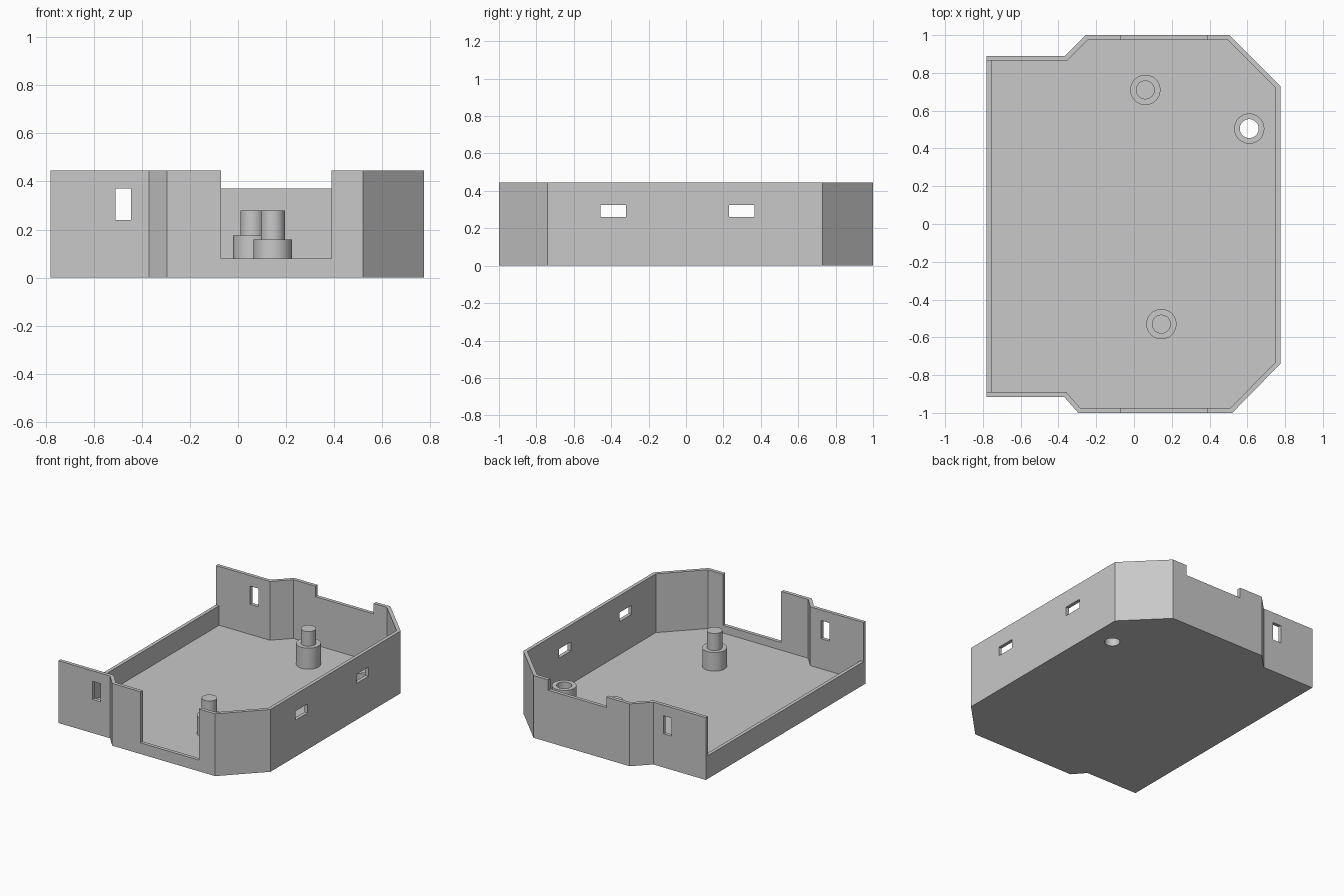
import bpy, bmesh, math
from mathutils import Vector

if "Cube" in bpy.data.objects:
    bpy.data.objects.remove(bpy.data.objects["Cube"], do_unlink=True)

HEIGHT, WALL, FLOOR = 0.445, 0.025, 0.025

grey = bpy.data.materials.new("light grey plastic")
grey.use_nodes = True
grey.diffuse_color = (0.58, 0.58, 0.58, 1)
grey.node_tree.nodes["Principled BSDF"].inputs["Base Color"].default_value = grey.diffuse_color


def prism(name, points, z0, z1):
    """Extrude a counter-clockwise outline from z0 up to z1."""
    bm = bmesh.new()
    face = bm.faces.new([bm.verts.new((x, y, z0)) for x, y in points])
    top = bmesh.ops.extrude_face_region(bm, geom=[face])["geom"]
    verts = [v for v in top if isinstance(v, bmesh.types.BMVert)]
    bmesh.ops.translate(bm, verts=verts, vec=(0, 0, z1 - z0))
    bmesh.ops.recalc_face_normals(bm, faces=bm.faces)
    mesh = bpy.data.meshes.new(name)
    bm.to_mesh(mesh)
    bm.free()
    mesh.materials.append(grey)
    obj = bpy.data.objects.new(name, mesh)
    bpy.context.collection.objects.link(obj)
    return obj


def box(name, x0, x1, y0, y1, z0, z1):
    return prism(name, [(x0, y0), (x1, y0), (x1, y1), (x0, y1)], z0, z1)


def cylinder(name, x, y, radius, z0, z1, sides=48):
    ring = [(x + radius * math.cos(i * math.tau / sides),
             y + radius * math.sin(i * math.tau / sides)) for i in range(sides)]
    return prism(name, ring, z0, z1)


def inset(points, d):
    """Move every side of a counter-clockwise outline inward by d."""
    pts, result = [Vector(p) for p in points], []
    for i, p in enumerate(pts):
        a = (p - pts[i - 1]).normalized()
        b = (pts[(i + 1) % len(pts)] - p).normalized()
        na, nb = Vector((-a.y, a.x)), Vector((-b.y, b.x))
        result.append(p + (na + nb) * d / (1 + na.dot(nb)))
    return result


def cut(obj, cutter):
    """Subtract a cutter, bake the result and remove the cutter."""
    mod = obj.modifiers.new("cut", "BOOLEAN")
    mod.operation, mod.solver, mod.object = "DIFFERENCE", "EXACT", cutter
    graph = bpy.context.evaluated_depsgraph_get()
    graph.update()
    mesh = bpy.data.meshes.new_from_object(obj.evaluated_get(graph))
    obj.modifiers.clear()
    obj.data = mesh
    bpy.data.objects.remove(cutter, do_unlink=True)


def smooth(obj):
    bpy.ops.object.select_all(action="DESELECT")
    obj.select_set(True)
    bpy.context.view_layer.objects.active = obj
    bpy.ops.object.shade_smooth_by_angle(angle=math.radians(30))


# Tray shell with chamfered corners
outline = [(-0.78, -0.915), (-0.37, -0.915), (-0.295, -1), (0.52, -1), (0.775, -0.74),
           (0.775, 0.73), (0.505, 1), (-0.255, 1), (-0.365, 0.89), (-0.78, 0.89)]
tray = prism("tray_shell", outline, 0, HEIGHT)
cut(tray, prism("cavity", inset(outline, WALL), FLOOR, 1))

# Low left wall, deep front opening and shallow back opening
cut(tray, box("left_opening", -1, -0.74, -0.915 + WALL, 0.89 - WALL, 0.165, 1))
cut(tray, box("front_opening", -0.07, 0.39, -1.1, -0.9, 0.08, 1))
cut(tray, box("back_opening", -0.07, 0.39, 0.9, 1.1, 0.37, 1))

# Slots through the end walls and the right-hand wall
for y in (-0.9, 0.88):
    cut(tray, box("end_slot", -0.51, -0.445, y - 0.1, y + 0.1, 0.24, 0.37))
for y in (-0.388, 0.297):
    cut(tray, box("side_slot", 0.7, 0.85, y - 0.068, y + 0.068, 0.26, 0.325))

# Standing posts with pegs
for name, x, y, top in (("front", 0.145, -0.53, 0.158), ("back", 0.06, 0.71, 0.175)):
    smooth(cylinder(name + "_post", x, y, 0.08, FLOOR - 0.005, top))
    smooth(cylinder(name + "_peg", x, y, 0.05, top - 0.005, 0.28))

# Hollow screw post, drilled through the floor
hollow = cylinder("hollow_post", 0.61, 0.505, 0.08, FLOOR - 0.005, 0.158)
for part in (hollow, tray):
    cut(part, cylinder("drill", 0.61, 0.505, 0.05, -0.1, 1))
    smooth(part)
